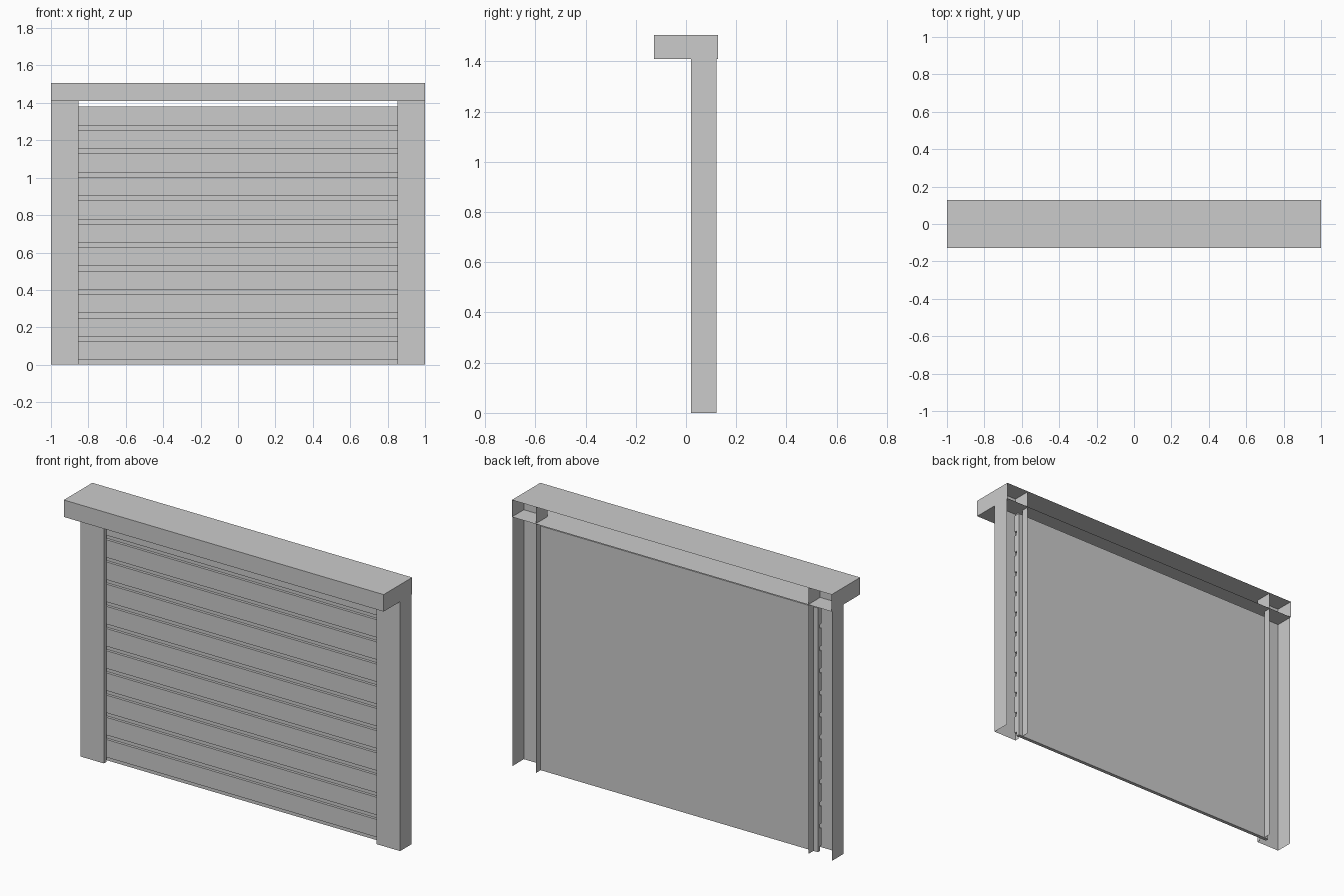
import bpy

if "Cube" in bpy.data.objects:
    bpy.data.objects.remove(bpy.data.objects["Cube"])

X0, X1 = 1.0, 0.853           # outer and inner edge of the posts
YF, YB, YP = -0.127, 0.127, 0.02   # header front, back, post front
Z1, Z2 = 1.41, 1.506          # header underside and top


def add_mesh(name, verts, faces):
    me = bpy.data.meshes.new(name)
    me.from_pydata(verts, [], faces)
    me.update()
    ob = bpy.data.objects.new(name, me)
    bpy.context.collection.objects.link(ob)
    return ob


def wall(name, path, z0, z1):
    """Thin sheet: a plan-view path raised from z0 to z1."""
    n = len(path)
    verts = [(x, y, z) for z in (z0, z1) for x, y in path]
    return add_mesh(name, verts,
                    [(i, i + 1, n + i + 1, n + i) for i in range(n - 1)])


def bar(name, profile, half):
    """Solid bar: a (y, z) outline stretched along x."""
    n = len(profile)
    verts = [(x, y, z) for x in (-half, half) for y, z in profile]
    faces = [(i, (i + 1) % n, n + (i + 1) % n, n + i) for i in range(n)]
    faces += [tuple(range(n))[::-1], tuple(range(n, 2 * n))]
    return add_mesh(name, verts, faces)


def sheet(name, z):
    return add_mesh(name, [(-X0, YF, z), (X0, YF, z), (X0, YB, z), (-X0, YB, z)],
                    [(0, 1, 2, 3)])


# Header box, open at the back
wall("header_front_and_ends", [(-X0, YB), (-X0, YF), (X0, YF), (X0, YB)], Z1, Z2)
sheet("header_top", Z2)
sheet("header_bottom", Z1)

for s, side in ((-1, "left"), (1, "right")):
    # Folded side post, open at the back, with a guide slot for the shutter
    wall(side + "_post", [(s * X0, 0.122), (s * X0, YP), (s * X1, YP),
                          (s * X1, 0.045)], 0, Z1)
    wall(side + "_guide_lip", [(s * X1, 0.08), (s * X1, 0.122)], 0, Z1)
    # Compartment at each end of the header
    wall(side + "_header_divider", [(s * X0, YP), (s * X1, YP),
                                    (s * X1, 0.122)], Z1, Z2)

# Slatted shutter: grooved front, flat back
pitch, groove, rows = 1.38 / 11, 0.025, 11
profile = []
for i in range(rows):
    z = i * pitch
    profile += [(0.06, z), (0.06, z + groove),
                (0.045, z + groove), (0.045, z + pitch)]
profile += [(0.08, rows * pitch), (0.08, 0)]
bar("shutter", profile, 0.88)
